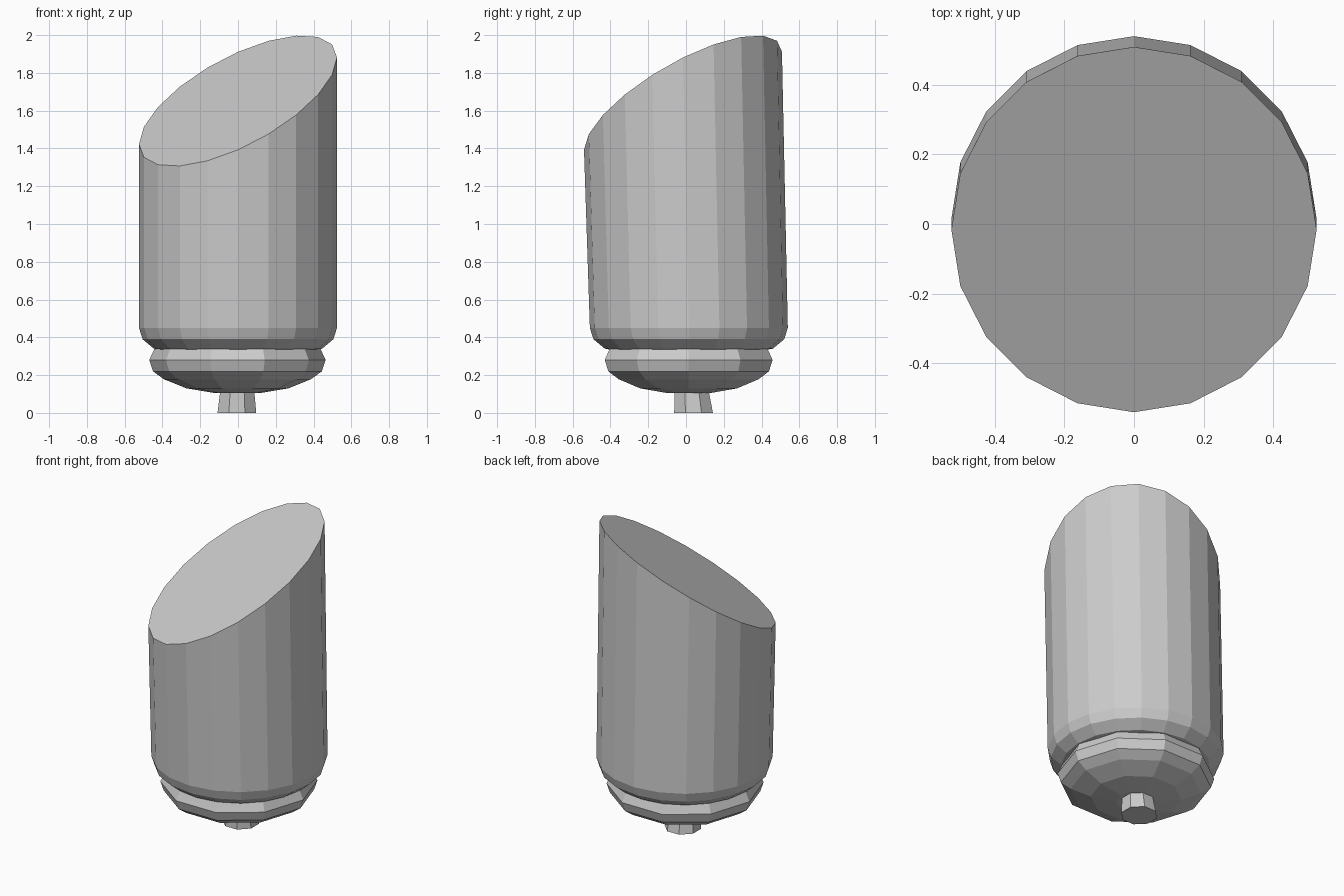
import bpy, bmesh
from math import cos, sin, tau

if "Cube" in bpy.data.objects:
    bpy.data.objects.remove(bpy.data.objects["Cube"])


def loft(name, rings):
    """Skin a stack of equal-sided rings (lists of points) and cap both ends."""
    bm = bmesh.new()
    loops = [[bm.verts.new(p) for p in ring] for ring in rings]
    for a, b in zip(loops, loops[1:]):
        n = len(a)
        for i in range(n):
            j = (i + 1) % n
            bm.faces.new((a[i], a[j], b[j], b[i]))
    bm.faces.new(loops[0][::-1])
    bm.faces.new(loops[-1])
    bmesh.ops.recalc_face_normals(bm, faces=bm.faces)
    mesh = bpy.data.meshes.new(name)
    bm.to_mesh(mesh)
    bm.free()
    obj = bpy.data.objects.new(name, mesh)
    bpy.context.collection.objects.link(obj)
    return obj


def ring(sides, r, height, cx=0.0, cy=0.0, offset=0.0):
    """One ring; height is a number or a function of x and y."""
    pts = []
    for i in range(sides):
        a = tau * (i + offset) / sides
        x, y = cx + r * cos(a), cy + r * sin(a)
        pts.append((x, y, height(x, y) if callable(height) else height))
    return pts


# Leaning cylinder with a rounded bottom edge and a slanted cut top
profile = [(0.36, 0.325), (0.445, 0.34), (0.505, 0.39), (0.524, 0.45)]
body = [ring(20, r, z, 0, 0.015) for r, z in profile]
body.append(ring(20, 0.524, lambda x, y: 1.66 + 0.438 * x + 0.495 * y, 0, -0.016))
loft("body", body)

# Ten-sided bowl under the body
bowl = [(0.12, 0.105), (0.27, 0.13), (0.389, 0.178), (0.447, 0.22),
        (0.467, 0.28), (0.44, 0.338), (0.36, 0.37)]
loft("bottom_bowl", [ring(10, r, z, -0.003, 0.014) for r, z in bowl])

# Short stem, slightly flared and off centre
loft("stem", [ring(8, 0.111, 0.0, -0.006, 0.040, 0.5),
              ring(8, 0.097, 0.12, -0.004, 0.030, 0.5)])
